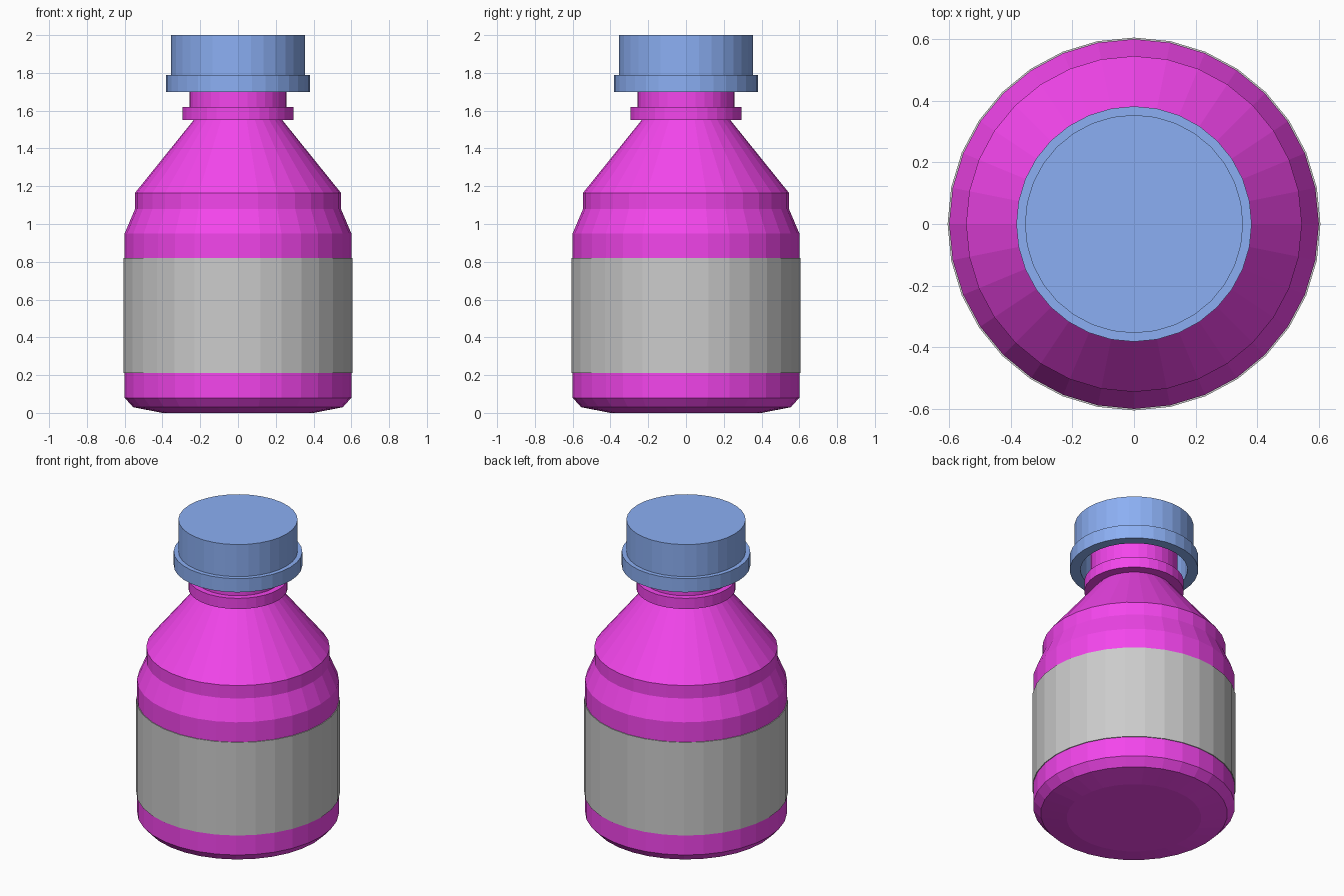
import bpy, bmesh
from math import sin, cos, tau

if "Cube" in bpy.data.objects:
    bpy.data.objects.remove(bpy.data.objects["Cube"])

SIDES = 32


def material(name, rgb):
    m = bpy.data.materials.new(name)
    m.diffuse_color = (*rgb, 1)
    m.use_nodes = True
    m.node_tree.nodes["Principled BSDF"].inputs["Base Color"].default_value = m.diffuse_color
    return m


def lathe(name, profile, mat=None, loop=False):
    """Revolve (radius, z) points, listed bottom-up along the outside; r = 0 marks a cap."""
    bm = bmesh.new()
    rings = []
    for r, z in profile:
        rings.append([bm.verts.new((r * cos(tau * i / SIDES), r * sin(tau * i / SIDES), z))
                      for i in range(SIDES)])
    pairs = list(zip(rings, rings[1:]))
    if loop:
        pairs.append((rings[-1], rings[0]))
    else:
        bm.faces.new(rings[0][::-1])
        bm.faces.new(rings[-1])
    for a, b in pairs:
        for i in range(SIDES):
            j = (i + 1) % SIDES
            bm.faces.new((a[i], a[j], b[j], b[i]))
    bmesh.ops.recalc_face_normals(bm, faces=bm.faces)
    mesh = bpy.data.meshes.new(name)
    bm.to_mesh(mesh)
    bm.free()
    if mat:
        mesh.materials.append(mat)
    ob = bpy.data.objects.new(name, mesh)
    bpy.context.collection.objects.link(ob)
    return ob


magenta = material("magenta", (0.9, 0.06, 0.84))
blue = material("blue", (0.26, 0.43, 0.9))

# Bottle: chamfered base, stepped shoulder, neck with collar
lathe("bottle", [(0.40, 0), (0.555, 0.03), (0.60, 0.08), (0.60, 0.95), (0.545, 1.08),
                 (0.545, 1.165), (0.235, 1.55), (0.295, 1.55), (0.295, 1.62),
                 (0.258, 1.62), (0.258, 1.90)], magenta)

# Label: thin sleeve round the body
lathe("label", [(0.60, 0.21), (0.605, 0.21), (0.605, 0.82), (0.60, 0.82)], loop=False).name = "label"

# Cap: hollow from below, with a wider rim
lathe("cap", [(0.318, 1.93), (0.318, 1.70), (0.382, 1.70), (0.382, 1.79),
              (0.354, 1.79), (0.354, 2.0)], blue)
